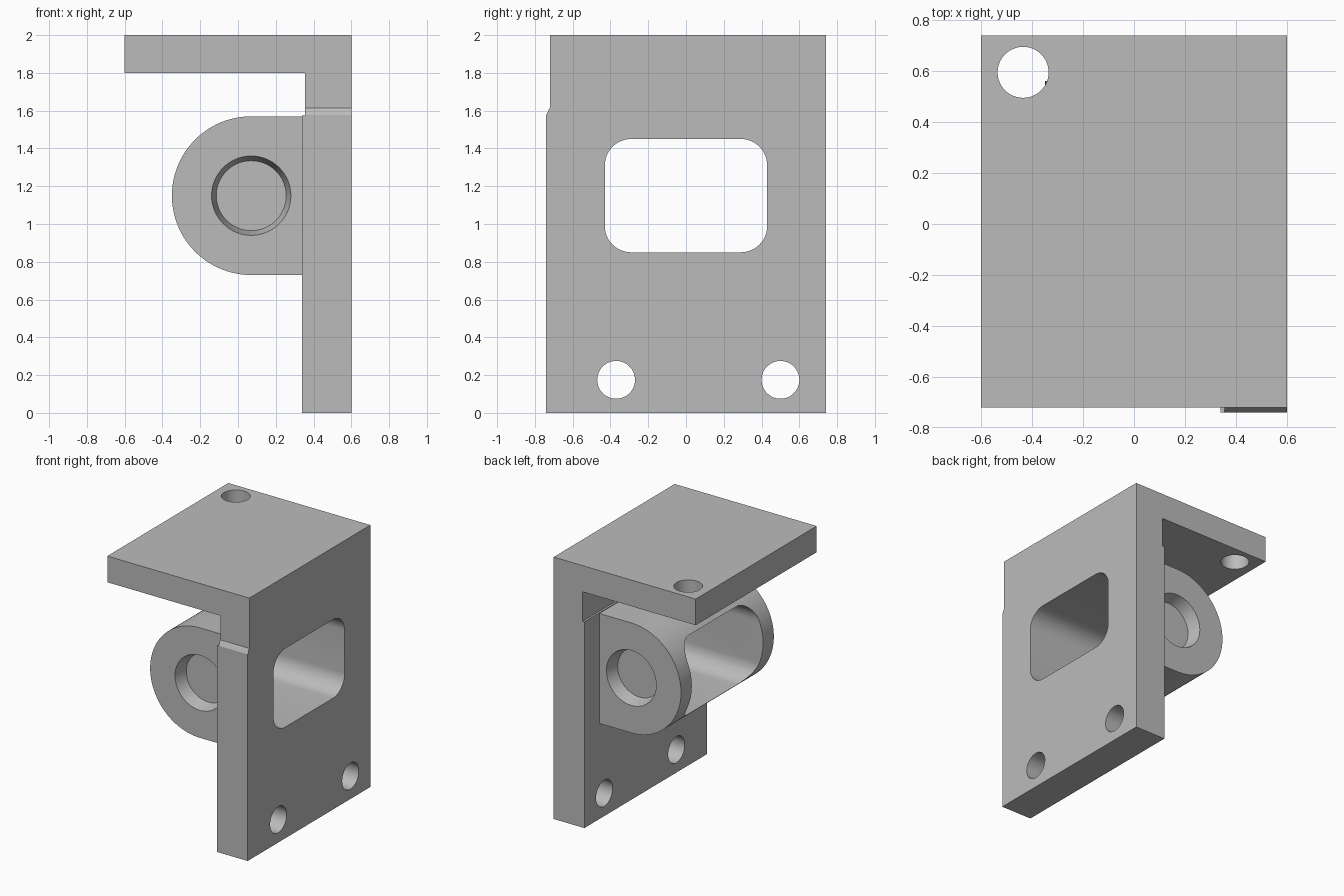
import bpy
import bmesh
from math import sin, cos, pi, radians

if "Cube" in bpy.data.objects:
    bpy.data.objects.remove(bpy.data.objects["Cube"], do_unlink=True)

grey = bpy.data.materials.new("grey metal")
grey.use_nodes = True
grey.diffuse_color = (0.5, 0.5, 0.5, 1)
grey.node_tree.nodes["Principled BSDF"].inputs["Base Color"].default_value = (0.5, 0.5, 0.5, 1)

# How a 2D profile point and a depth map to 3D for each extrusion axis
PLACE = {
    "x": lambda u, v, d: (d, u, v),
    "y": lambda u, v, d: (u, d, v),
    "z": lambda u, v, d: (u, v, d),
}


def arc(cx, cy, r, start, end, steps):
    angles = [radians(start + (end - start) * i / steps) for i in range(steps + 1)]
    return [(cx + r * cos(a), cy + r * sin(a)) for a in angles]


def circle(cx, cy, r, steps=64):
    return arc(cx, cy, r, 0, 360, steps)[:-1]


def loft(name, axis, first, start, end, second=None):
    """Solid between two matching profiles along an axis."""
    bm = bmesh.new()
    a = [bm.verts.new(PLACE[axis](u, v, start)) for u, v in first]
    b = [bm.verts.new(PLACE[axis](u, v, end)) for u, v in second or first]
    bm.faces.new(a)
    bm.faces.new(b[::-1])
    for i in range(len(a)):
        j = (i + 1) % len(a)
        bm.faces.new((a[j], a[i], b[i], b[j]))
    bmesh.ops.recalc_face_normals(bm, faces=bm.faces)
    mesh = bpy.data.meshes.new(name)
    bm.to_mesh(mesh)
    bm.free()
    mesh.materials.append(grey)
    obj = bpy.data.objects.new(name, mesh)
    bpy.context.collection.objects.link(obj)
    return obj


def combine(target, other, operation):
    """Apply a boolean and discard the helper solid."""
    other.hide_render = True
    mod = target.modifiers.new(other.name, "BOOLEAN")
    mod.operation = operation
    mod.solver = "EXACT"
    mod.object = other
    bpy.context.view_layer.objects.active = target
    bpy.ops.object.modifier_apply(modifier=mod.name)
    bpy.data.objects.remove(other, do_unlink=True)


# L-shaped bracket: upright plate with a thinner neck and a top shelf
bracket = loft("bracket", "y", [
    (0.34, 0), (0.6, 0), (0.6, 2), (-0.6, 2), (-0.6, 1.8),
    (0.355, 1.8), (0.355, 1.575), (0.34, 1.575)], -0.74, 0.74)

# Small relief along the front edge above the barrel
combine(bracket, loft("front_relief", "x", [
    (-0.8, 1.57), (-0.742, 1.575), (-0.734, 1.588), (-0.727, 1.606),
    (-0.72, 1.615), (-0.72, 2.1), (-0.8, 2.1)], -0.8, 0.8), "DIFFERENCE")

# Round-nosed barrel joined to the upright plate
nose = arc(0.07, 1.15, 0.42, 90, 270, 48)
combine(bracket, loft("barrel", "y", nose + [(0.4, 0.73), (0.4, 1.57)], -0.56, 0.56), "UNION")

# Rounded window through the plate and barrel
window = []
for y, z, start in ((0.29, 1.31, 0), (-0.29, 1.31, 90), (-0.29, 0.99, 180), (0.29, 0.99, 270)):
    window += arc(y, z, 0.14, start, start + 90, 12)
combine(bracket, loft("window_cutter", "x", window, -0.8, 0.8), "DIFFERENCE")

# Tapered blind recess in each end of the barrel
for side in (-1, 1):
    combine(bracket, loft("recess_cutter", "y", circle(0.07, 1.15, 0.2125), side * 0.57,
                          side * 0.46, circle(0.07, 1.15, 0.185)), "DIFFERENCE")

# Bolt holes in the upright plate and the shelf
for y in (-0.37, 0.5):
    combine(bracket, loft("bolt_cutter", "x", circle(y, 0.175, 0.1), 0.2, 0.8), "DIFFERENCE")
combine(bracket, loft("shelf_cutter", "z", circle(-0.435, 0.595, 0.1), 1.7, 2.1), "DIFFERENCE")

# Smooth curves, crisp edges
for obj in bpy.context.selected_objects:
    obj.select_set(False)
bracket.select_set(True)
bpy.context.view_layer.objects.active = bracket
bpy.ops.object.shade_smooth_by_angle(angle=radians(30))
